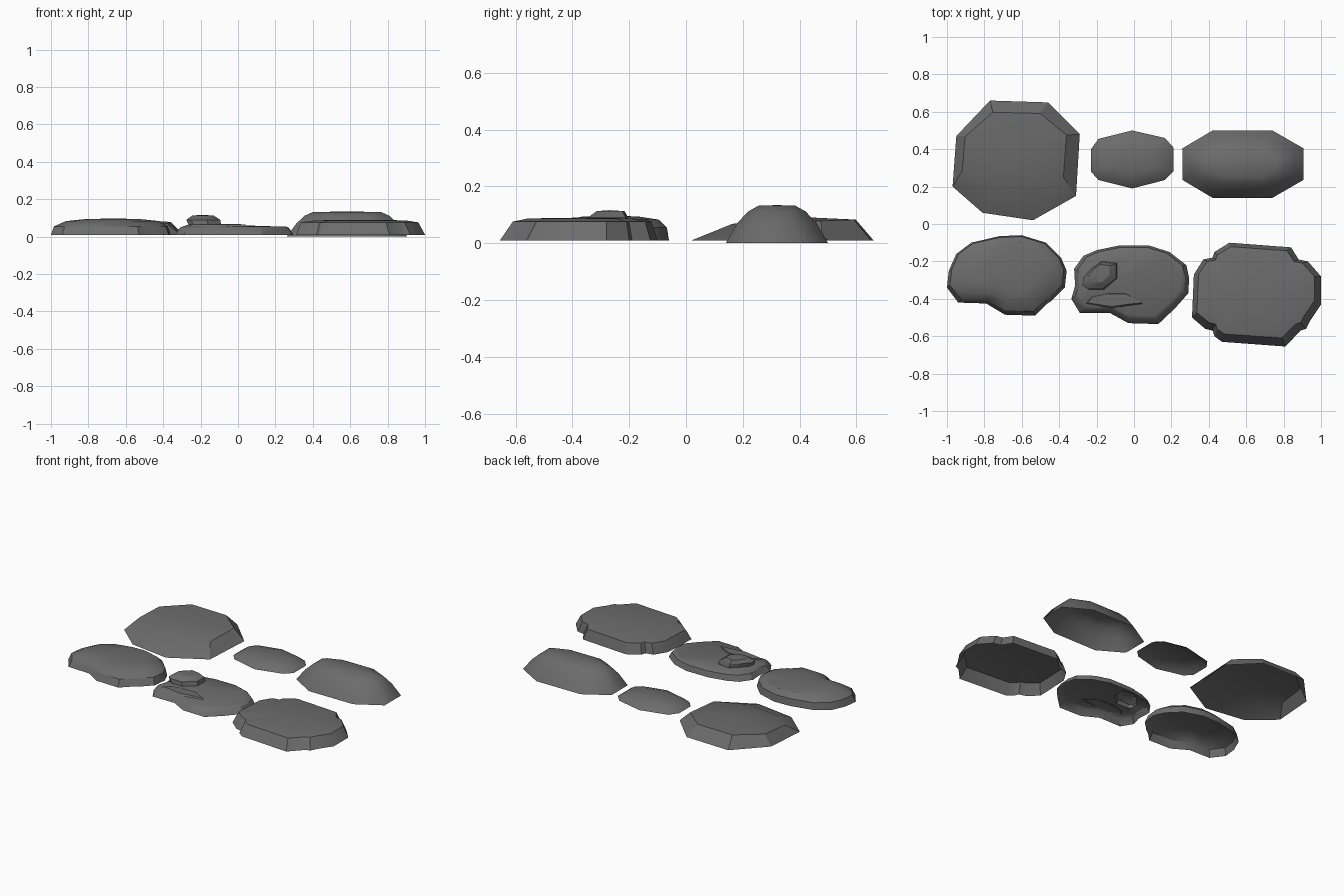
import bpy, bmesh, math
from mathutils import Vector

cube = bpy.data.objects.get("Cube")
if cube:
    bpy.data.objects.remove(cube, do_unlink=True)

stone = bpy.data.materials.new("dark grey stone")
stone.use_nodes = True
COLOUR = (0.15, 0.15, 0.15, 1)
stone.diffuse_color = COLOUR
bsdf = stone.node_tree.nodes["Principled BSDF"]
bsdf.inputs["Base Color"].default_value = COLOUR
bsdf.inputs["Roughness"].default_value = 0.9


def add_rings(bm, outline, rings, tilt=0.0):
    """Stack scaled copies of an outline: (scale x, scale y, shift x, shift y, z)."""
    xs, ys = [p[0] for p in outline], [p[1] for p in outline]
    cx, cy = (min(xs) + max(xs)) / 2, (min(ys) + max(ys)) / 2
    loops = []
    for i, (sx, sy, dx, dy, z) in enumerate(rings):
        loop = []
        for x, y in outline:
            px, py = cx + (x - cx) * sx + dx, cy + (y - cy) * sy + dy
            loop.append(bm.verts.new((px, py, z + (tilt * (py - cy) if i else 0))))
        loops.append(loop)
    n = len(outline)
    for low, high in zip(loops, loops[1:]):
        for i in range(n):
            j = (i + 1) % n
            bm.faces.new((low[i], low[j], high[j], high[i]))
    return loops


def cap(bm, loop, rise):
    """Close a ring with a fan around a slightly raised centre."""
    mid = sum((v.co for v in loop), Vector()) / len(loop)
    top = bm.verts.new(mid + Vector((0, 0, rise)))
    for a, b in zip(loop, loop[1:] + loop[:1]):
        bm.faces.new((a, b, top))


def finish(bm, name, angle):
    bm.normal_update()
    for f in bm.faces:
        if f.normal.z < 0:
            f.normal_flip()
    mesh = bpy.data.meshes.new(name)
    bm.to_mesh(mesh)
    bm.free()
    mesh.materials.append(stone)
    obj = bpy.data.objects.new(name, mesh)
    bpy.context.collection.objects.link(obj)
    bpy.ops.object.select_all(action="DESELECT")
    obj.select_set(True)
    bpy.context.view_layer.objects.active = obj
    bpy.ops.object.shade_smooth_by_angle(angle=math.radians(angle))


def make_stone(name, outline, rings, rise, angle=30, tilt=0.0):
    bm = bmesh.new()
    cap(bm, add_rings(bm, outline, rings, tilt)[-1], rise)
    finish(bm, name, angle)


# Large eight-sided slab, gentler slope at the front
make_stone("octagonal_slab",
           [(-.97, .2), (-.81, .06), (-.54, .02), (-.31, .15),
            (-.29, .48), (-.46, .65), (-.77, .66), (-.95, .47)],
           [(1, 1, 0, 0, .01), (.82, .68, -.01, .04, .074)], .018, 26, .035)

# Small low pebble
make_stone("small_pebble",
           [(-.23, .28), (-.19, .235), (-.01, .19), (.165, .235), (.21, .28),
            (.21, .41), (.165, .46), (-.01, .5), (-.19, .455), (-.23, .4)],
           [(1, 1, 0, 0, .01), (.85, .82, 0, 0, .034), (.55, .5, 0, 0, .05)], .005, 60)

# Rounded long mound
make_stone("rounded_mound",
           [(.26, .235), (.42, .14), (.74, .14), (.905, .235),
            (.905, .405), (.74, .5), (.42, .5), (.26, .405)],
           [(1, 1, 0, 0, 0), (.84, .78, 0, 0, .07), (.7, .56, 0, 0, .112),
            (.56, .36, 0, 0, .132)], .002, 60)

# Flat notched slab
make_stone("notched_slab",
           [(.31, -.5), (.38, -.56), (.42, -.57), (.43, -.6), (.47, -.63), (.81, -.655),
            (.89, -.57), (.92, -.56), (.94, -.52), (1, -.43), (1, -.28), (.93, -.2),
            (.88, -.19), (.84, -.125), (.51, -.1), (.43, -.15), (.42, -.18),
            (.37, -.19), (.32, -.27)],
           [(1, 1, 0, 0, .01), (.91, .88, -.005, .012, .076),
            (.7, .68, 0, .01, .087)], .003)

# Oval slab with a scalloped front
make_stone("oval_slab",
           [(-1, -.34), (-.94, -.42), (-.79, -.425), (-.69, -.485), (-.53, -.49),
            (-.47, -.43), (-.44, -.41), (-.37, -.34), (-.36, -.25), (-.39, -.18),
            (-.47, -.1), (-.6, -.06), (-.72, -.065), (-.87, -.1), (-.95, -.16), (-.99, -.25)],
           [(1, 1, 0, 0, .01), (.95, .93, 0, .008, .055), (.78, .76, .01, .015, .083),
            (.45, .45, .01, .01, .094)], .003)

# Broken slab whose top opens into a hollow knob
bm = bmesh.new()
body = add_rings(bm,
                 [(-.335, -.4), (-.29, -.475), (-.13, -.475), (-.03, -.53), (.13, -.535),
                  (.22, -.45), (.29, -.37), (.295, -.29), (.28, -.22), (.19, -.15),
                  (.08, -.115), (-.08, -.115), (-.2, -.14), (-.27, -.17), (-.32, -.24),
                  (-.315, -.33)],
                 [(1, 1, 0, 0, .01), (.93, .91, 0, .008, .046), (.87, .84, 0, .01, .055)])
knob = add_rings(bm,
                 [(-.265, -.33), (-.24, -.35), (-.16, -.35), (-.09, -.29), (-.09, -.21),
                  (-.17, -.2), (-.22, -.24), (-.26, -.29)],
                 [(1, 1, 0, 0, .064), (1.03, .95, -.008, 0, .09), (.65, .65, -.01, .01, .113)])
cap(bm, knob[-1], .003)
edges = [bm.edges.get((a, b)) for loop in (body[-1], knob[0])
         for a, b in zip(loop, loop[1:] + loop[:1])]
bmesh.ops.triangle_fill(bm, edges=edges, use_beauty=True)
finish(bm, "broken_slab", 30)

# Thin raised flake along the break
make_stone("broken_slab_flake",
           [(-.26, -.43), (-.12, -.455), (-.03, -.44), (.05, -.43), (.04, -.42),
            (-.04, -.37), (-.14, -.37), (-.23, -.39)],
           [(1, 1, 0, 0, .052), (.92, .8, 0, .005, .066)], .001)
